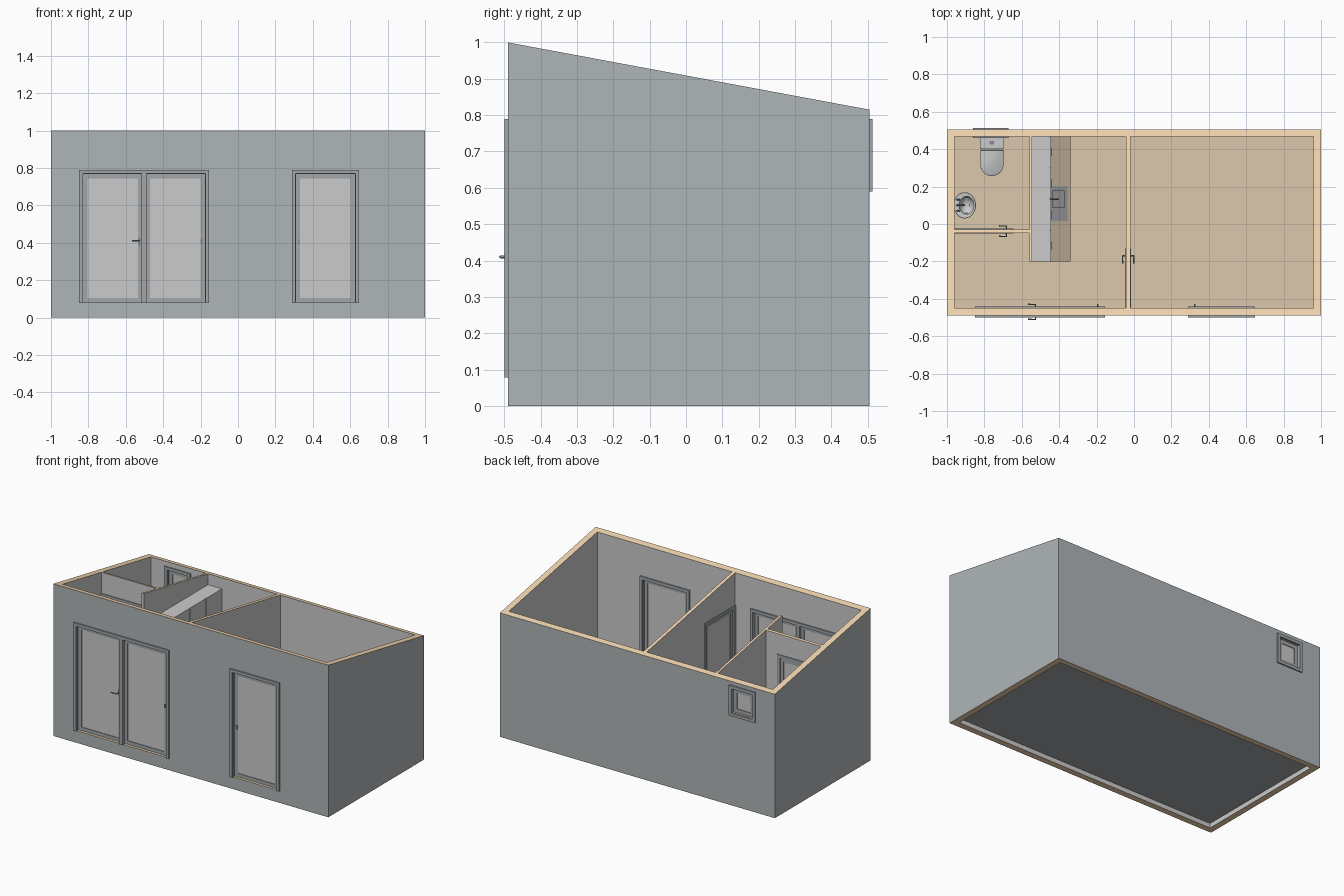
import bpy, bmesh
from math import sin, cos, pi
from mathutils import Matrix, Vector

if "Cube" in bpy.data.objects:
    bpy.data.objects.remove(bpy.data.objects["Cube"])


def mat(name, r, g, b):
    m = bpy.data.materials.new(name)
    m.diffuse_color = (r, g, b, 1)
    m.use_nodes = True
    m.node_tree.nodes["Principled BSDF"].inputs["Base Color"].default_value = m.diffuse_color
    return m


WOOD = mat("timber", 0.9, 0.68, 0.44)
FLOOR = mat("floorboards", 0.72, 0.58, 0.42)
CLAD = mat("cladding", 0.43, 0.46, 0.475)
FRAME = mat("frame_grey", 0.36, 0.39, 0.41)
PALE = mat("pale_grey", 0.8, 0.8, 0.8)
TOP = mat("worktop", 0.45, 0.36, 0.28)
STEEL = mat("steel", 0.25, 0.26, 0.27)
F, B, XL = -0.49, 0.505, 0.96          # outer front, outer back, inner half length
IF, IB = -0.45, 0.468                  # inner front, inner back
FL = 0.08                              # floor level


def roof(y):
    return 1 - (y - F) * 0.185 / (B - F)


def obj(name, bm, material=None, m=Matrix()):
    bmesh.ops.recalc_face_normals(bm, faces=bm.faces)
    me = bpy.data.meshes.new(name)
    bm.to_mesh(me)
    bm.free()
    o = bpy.data.objects.new(name, me)
    bpy.context.collection.objects.link(o)
    o.matrix_world = m
    if material:
        me.materials.append(material)
    return o


def boxes(name, items, material=None, m=Matrix(), slope=False):
    """Each item is x0, x1, y0, y1, z0, z1."""
    bm = bmesh.new()
    for x0, x1, y0, y1, z0, z1 in items:
        for v in bmesh.ops.create_cube(bm, size=1)["verts"]:
            top = v.co.z > 0
            v.co = (x1 if v.co.x > 0 else x0, y1 if v.co.y > 0 else y0, z1 if top else z0)
            if slope and top:
                v.co.z = roof(v.co.y)
    return obj(name, bm, material, m)


def cut(o, *items):
    for it in items:
        c = boxes("cutter", [it])
        c.hide_render = True
        mod = o.modifiers.new("opening", "BOOLEAN")
        mod.object, mod.operation, mod.solver = c, "DIFFERENCE", "EXACT"
        bpy.context.view_layer.objects.active = o
        bpy.ops.object.modifier_apply(modifier=mod.name)
        bpy.data.objects.remove(c)


def paint(o):
    """Timber on cut edges, cladding outside, pale lining inside."""
    o.data.materials.clear()
    for m in (PALE, WOOD, CLAD):
        o.data.materials.append(m)
    for p in o.data.polygons:
        c = p.center
        outside = abs(c.x) > 0.99 or c.y < F + 0.005 or c.y > B - 0.005
        p.material_index = 1 if abs(p.normal.z) > 0.5 else 2 if outside else 0


def tube(name, pts, r, material=STEEL, m=Matrix()):
    cu = bpy.data.curves.new(name, "CURVE")
    cu.dimensions, cu.bevel_depth, cu.bevel_resolution, cu.use_fill_caps = "3D", r, 2, True
    s = cu.splines.new("POLY")
    s.points.add(len(pts) - 1)
    for p, q in zip(s.points, pts):
        p.co = (*q, 1)
    o = bpy.data.objects.new(name, cu)
    bpy.context.collection.objects.link(o)
    o.matrix_world = m
    cu.materials.append(material)


def loft(name, rings, material=PALE):
    bm = bmesh.new()
    rs = [[bm.verts.new(p) for p in r] for r in rings]
    for a, b in zip(rs, rs[1:]):
        for i in range(len(a)):
            j = (i + 1) % len(a)
            bm.faces.new((a[i], a[j], b[j], b[i]))
    bm.faces.new(rs[0])
    bm.faces.new(rs[-1])
    o = obj(name, bm, material)
    bpy.context.view_layer.objects.active = o
    o.select_set(True)
    bpy.ops.object.shade_smooth_by_angle(angle=0.7)
    o.select_set(False)


def surround(w, z0, z1, t, y0, y1, sill):
    """Legs and head of a frame, with an optional bottom rail."""
    h = w / 2
    r = [(-h, t - h, y0, y1, z0, z1), (h - t, h, y0, y1, z0, z1),
         (t - h, h - t, y0, y1, z1 - t, z1)]
    return r + ([(t - h, h - t, y0, y1, z0, z0 + t)] if sill else [])


def unit(name, m, w, z0, z1, d, sill=False, proud=0.009, stile=0.028):
    """Door or window in a wall of half thickness d, outside facing local -y."""
    parts = []
    for s in (-1, 1):
        ys = sorted((s * d, s * (d + proud)))
        parts += surround(w, z0, z1, 0.02, *ys, sill)
    parts += surround(w - 0.024, z0, z1 - 0.012, 0.01, -d, d, sill)
    boxes(name + "_trim", parts, FRAME, m)
    zl, zt, lw = z0 + (0.022 if sill else 0.004), z1 - 0.022, w - 0.044
    boxes(name + "_leaf", surround(lw, zl, zt, stile - 0.005, -0.007, 0.007, True), FRAME, m)
    h = lw / 2 - 0.02
    boxes(name + "_panel", [(-h, h, -0.003, 0.003, zl + 0.02, zt - 0.02)], PALE, m)


def lever(name, m, x, way, reach, z=0.41):
    """Lever handle; reach is signed, negative being outside."""
    tube(name, [(x, 0, z), (x, reach, z), (x + way * 0.04, reach, z)], 0.004, STEEL, m)
    s = 1 if reach > 0 else -1
    ys = sorted((s * 0.006, s * 0.01))
    boxes(name + "_plate", [(x - 0.006, x + 0.006, *ys, z - 0.03, z + 0.015)], STEEL, m)


# Outer shell with sloping top
fronts = [-0.67, -0.335, 0.4675]
shell = boxes("outer_walls", [(-1, 1, F, B, 0, 1)], slope=True)
cut(shell, (-XL, XL, IF, IB, -0.5, 1.5),
    *[(x - 0.168, x + 0.168, -0.6, -0.4, FL, 0.778) for x in fronts],
    (-0.847, -0.683, 0.4, 0.6, 0.612, 0.768))
paint(shell)

# Floor slab
boxes("floor_underside", [(-XL, XL, IF, IB, 0.03, 0.06)], FRAME)
boxes("floor", [(-XL, XL, IF, IB, 0.06, FL)], FLOOR)

# Inner partitions
main = boxes("main_partition", [(-0.042, -0.02, IF, IB, FL, 1)], slope=True)
cut(main, (-0.1, 0.1, -0.438, -0.142, FL - 0.02, 0.768))
bath = boxes("bathroom_front_partition", [(-XL, -0.56, -0.047, -0.03, FL, 1)], slope=True)
cut(bath, (-0.948, -0.657, -0.1, 0.1, FL - 0.02, 0.768))
side = boxes("bathroom_side_partition", [(-0.56, -0.545, -0.2, IB, FL, 1)], slope=True)
for w in (main, bath, side):
    paint(w)

# Front glazed doors
for i, x in enumerate(fronts):
    m = Matrix.Translation((x, -0.47, 0))
    unit(f"front_door_{i + 1}", m, 0.36, 0.078, 0.79, 0.02)
    if i == 0:
        for r in (-0.04, 0.04):
            lever("front_door_lever", m, 0.143, -1, r)
    else:
        hx = 0.14 if i == 1 else -0.143
        tube("front_door_catch", [(hx, 0, 0.41), (hx, 0.038, 0.41), (hx, 0.038, 0.38)], 0.004, STEEL, m)
        boxes("front_door_lock", [(hx - 0.005, hx + 0.005, -0.011, 0, 0.395, 0.42)], STEEL, m)

# Inner doors
m = Matrix.Translation((-0.031, -0.29, 0)) @ Matrix.Rotation(pi / 2, 4, "Z")
unit("partition_door", m, 0.32, FL, 0.78, 0.011, proud=0.005, stile=0.026)
for r in (-0.03, 0.03):
    lever("partition_door_lever", m, 0.12, -1, r)
m = Matrix.Translation((-0.8025, -0.0385, 0))
unit("bathroom_door", m, 0.315, FL, 0.78, 0.0085, proud=0.005, stile=0.026)
for r in (-0.028, 0.028):
    lever("bathroom_door_lever", m, 0.12, -1, r)

# Back window
m = Matrix.Translation((-0.765, 0.4865, 0)) @ Matrix.Rotation(pi, 4, "Z")
unit("back_window", m, 0.19, 0.59, 0.79, 0.0185, True, 0.008, 0.03)

# Kitchen units
K0, K1 = -0.2, IB
n = 4
step = (K1 - K0) / n
counter = boxes("worktop", [(-0.545, -0.34, K0, K1, 0.365, 0.38)], TOP)
base = boxes("base_cabinet", [(-0.545, -0.36, K0, K1, 0.11, 0.365)], PALE)
bowl = (-0.44, -0.37, 0.085, 0.18, 0.32, 0.5)
cut(counter, bowl)
cut(base, bowl)
boxes("plinth", [(-0.545, -0.375, K0, K1, FL, 0.11)], FRAME)
boxes("wall_cabinet", [(-0.545, -0.45, K0, K1, 0.53, 0.75)], PALE)
for name, x, z0, z1, hz in (("base", -0.36, 0.113, 0.362, 0.34), ("wall", -0.45, 0.53, 0.75, 0.55)):
    ys = [(K0 + i * step + 0.002, K0 + (i + 1) * step - 0.002) for i in range(n)]
    boxes(name + "_cabinet_doors", [(x, x + 0.006, a, b, z0, z1) for a, b in ys], PALE)
    boxes(name + "_cabinet_pulls", [(x + 0.006, x + 0.011, (a + b) / 2 - 0.02, (a + b) / 2 + 0.02,
                                     hz - 0.002, hz + 0.002) for a, b in ys], STEEL)

# Kitchen sink: surround, bowl lining, drainer ribs and tap
sink = boxes("sink", [(-0.455, -0.355, 0.015, 0.2, 0.38, 0.384)], STEEL)
cut(sink, bowl)
x0, x1, y0, y1 = bowl[:4]
boxes("sink_bowl", [(x0, x1, y0, y1, 0.32, 0.324), (x0, x0 + 0.003, y0, y1, 0.324, 0.385),
                    (x1 - 0.003, x1, y0, y1, 0.324, 0.385), (x0, x1, y0, y0 + 0.003, 0.324, 0.385),
                    (x0, x1, y1 - 0.003, y1, 0.324, 0.385)], STEEL)
boxes("drainer_ribs", [(-0.44, -0.37, y, y + 0.004, 0.384, 0.386) for y in (0.025, 0.037, 0.049, 0.061)], STEEL)
tube("sink_tap", [(-0.447, 0.133, 0.384), (-0.447, 0.133, 0.45), (-0.44, 0.133, 0.462),
                  (-0.41, 0.133, 0.462), (-0.405, 0.133, 0.445)], 0.004)


# Toilet, from D-shaped rings
def d_ring(back, front, h, z, x=-0.76):
    arc = [(x + h * cos(pi + pi * i / 16), front + h + h * sin(pi + pi * i / 16), z) for i in range(17)]
    return arc + [(x + h, back, z), (x - h, back, z)]


loft("toilet_bowl", [d_ring(0.44, 0.33, 0.035, FL), d_ring(0.44, 0.32, 0.037, 0.12),
                     d_ring(0.44, 0.29, 0.048, 0.165), d_ring(0.44, 0.262, 0.058, 0.205)])
loft("toilet_seat", [d_ring(0.395, 0.256, 0.062, 0.206), d_ring(0.395, 0.256, 0.062, 0.214)])
loft("toilet_lid", [d_ring(0.395, 0.257, 0.061, 0.216), d_ring(0.395, 0.257, 0.061, 0.222),
                    d_ring(0.392, 0.263, 0.056, 0.226)])
boxes("toilet_cistern", [(-0.818, -0.702, 0.405, IB, 0.2, 0.345)], PALE)
boxes("cistern_lid", [(-0.823, -0.697, 0.4, IB, 0.345, 0.358)], PALE)
boxes("flush_button", [(-0.772, -0.748, 0.425, 0.445, 0.358, 0.361)], STEEL)


# Washbasin on a pedestal, from oval rings
def oval(rx, ry, z, x=-0.905):
    return [(max(-XL, x + rx * cos(2 * pi * i / 32)), 0.1 + ry * sin(2 * pi * i / 32), z) for i in range(32)]


loft("washbasin", [oval(0.025, 0.03, 0.29), oval(0.045, 0.055, 0.315), oval(0.06, 0.07, 0.345),
                   oval(0.06, 0.07, 0.36), oval(0.058, 0.068, 0.362), oval(0.04, 0.048, 0.36, -0.895),
                   oval(0.034, 0.042, 0.335, -0.895), oval(0.015, 0.018, 0.318, -0.895)])
loft("basin_pedestal", [oval(0.03, 0.035, FL), oval(0.02, 0.023, 0.13), oval(0.022, 0.026, 0.292)])
tube("basin_tap", [(-0.947, 0.1, 0.36), (-0.947, 0.1, 0.39), (-0.908, 0.1, 0.387), (-0.906, 0.1, 0.375)], 0.004)
for y in (0.07, 0.13):
    tube("basin_tap_handle", [(-0.945, y, 0.36), (-0.945, y, 0.378), (-0.932, y, 0.38)], 0.004)
